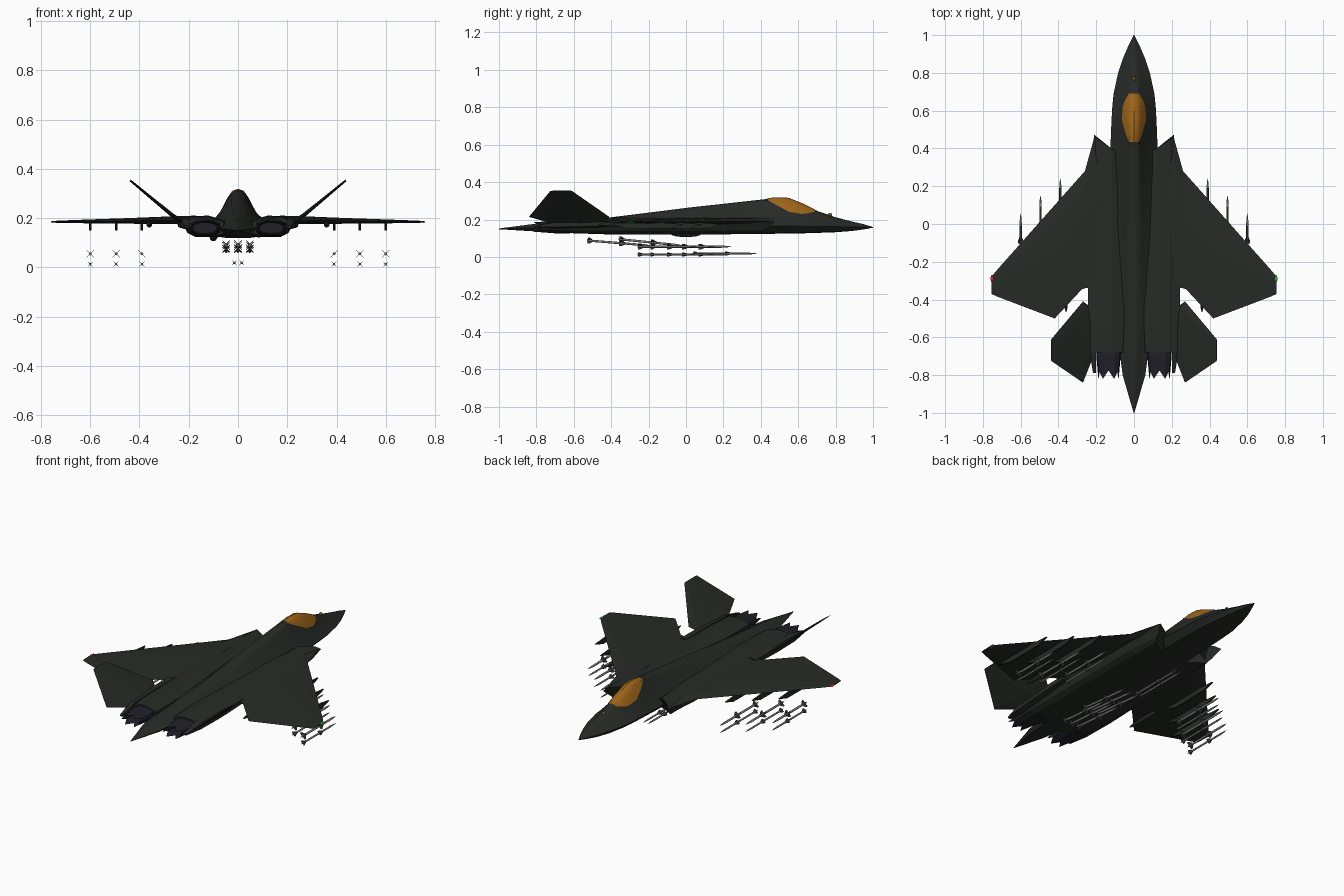
import bpy, bmesh, math
from mathutils import Vector, Matrix

if "Cube" in bpy.data.objects:
    bpy.data.objects.remove(bpy.data.objects["Cube"])


def material(name, rgb):
    m = bpy.data.materials.new(name)
    m.diffuse_color = (*rgb, 1)
    m.use_nodes = True
    m.node_tree.nodes["Principled BSDF"].inputs["Base Color"].default_value = m.diffuse_color
    return m


SKIN = material("dark_skin", (0.02, 0.024, 0.02))
DARK = material("seam_dark", (0.006, 0.006, 0.007))
NOZZLE = material("nozzle_metal", (0.015, 0.014, 0.022))
AMBER = material("amber_glass", (0.34, 0.13, 0.01))
RED = material("red_lamp", (0.7, 0.02, 0.02))
GREEN = material("green_lamp", (0.02, 0.4, 0.05))
STEEL = material("missile_grey", (0.25, 0.25, 0.25))
FIN = material("missile_fin", (0.04, 0.04, 0.04))


def finish(name, bm, mats, mirror=False, smooth=None):
    bmesh.ops.recalc_face_normals(bm, faces=bm.faces)
    me = bpy.data.meshes.new(name)
    bm.to_mesh(me)
    bm.free()
    ob = bpy.data.objects.new(name, me)
    bpy.context.collection.objects.link(ob)
    for m in mats:
        me.materials.append(m)
    if mirror:
        ob.modifiers.new("Mirror", 'MIRROR')
    if smooth:
        bpy.ops.object.select_all(action='DESELECT')
        ob.select_set(True)
        bpy.context.view_layer.objects.active = ob
        bpy.ops.object.shade_smooth_by_angle(angle=math.radians(smooth))
    return ob


def loft(name, rings, mat, mirror=False, closed=True, caps=True, smooth=None):
    bm = bmesh.new()
    vs = [[bm.verts.new(p) for p in r] for r in rings]
    n = len(rings[0])
    for a, b in zip(vs, vs[1:]):
        for i in range(n if closed else n - 1):
            j = (i + 1) % n
            bm.faces.new((a[i], a[j], b[j], b[i]))
    if caps:
        bm.faces.new(vs[0])
        bm.faces.new(vs[-1])
    return finish(name, bm, [mat], mirror, smooth)


# Fuselage stations: y, half width, chine z, top z, bottom z
BODY = [(1.0, .002, .158, .16, .156), (.95, .027, .159, .175, .147), (.88, .057, .16, .191, .138),
        (.8, .084, .162, .212, .132), (.69, .108, .163, .25, .128), (.62, .115, .164, .284, .126),
        (.55, .119, .165, .312, .125), (.48, .122, .165, .315, .124), (.4, .125, .166, .306, .122),
        (0, .13, .17, .262, .12), (-.4, .11, .17, .212, .12), (-.65, .08, .16, .194, .128),
        (-.8, .06, .156, .178, .136), (-1.0, .002, .15, .152, .148)]
UPPER = [(0, 1), (.2, .94), (.38, .72), (.6, .4), (1, 0)]


def station(y):
    for a, b in zip(BODY, BODY[1:]):
        if a[0] >= y >= b[0]:
            t = (a[0] - y) / (a[0] - b[0])
            return [p + (q - p) * t for p, q in zip(a, b)]


def top_z(x, y):
    _, w, zc, zt, _ = station(y)
    u = min(abs(x) / w, 1)
    for (u0, h0), (u1, h1) in zip(UPPER, UPPER[1:]):
        if u0 <= u <= u1:
            return zc + (zt - zc) * (h0 + (h1 - h0) * (u - u0) / (u1 - u0))


rings = []
for y, w, zc, zt, zb in BODY:
    half = [(u * w, zc + (zt - zc) * h) for u, h in UPPER]
    half += [(.7 * w, zb + .12 * (zc - zb)), (.4 * w, zb)]
    ring = half + [(-x, z) for x, z in half[:0:-1]]
    rings.append([(x, y, z) for x, z in ring])
loft("fuselage", rings, SKIN, smooth=25)

# Canopy follows the fuselage surface
rings = []
for y, c in [(.69, .028), (.65, .05), (.62, .06), (.55, .064), (.48, .045), (.435, .025)]:
    rings.append([(c * k / 6, y, top_z(c * k / 6, y) + .004) for k in range(-6, 7)])
loft("canopy", rings, AMBER, closed=False, caps=False, smooth=30)

# Engine trunks with swept intake lips
TRUNK = [(.05, .19), (.12, .21), (.19, .208), (.23, .188), (.205, .14), (.175, .124), (.08, .122), (.05, .13)]
lip = [(x * .92 if x > .2 else x, .40 + .06 * (x - .12) / .09 - .6 * (.2 - z if z < .18 else 0), z) for x, z in TRUNK]
lip[0], lip[-1] = (.09, .39, .19), (.09, .36, .13)
rings = [lip]
for y, s, zs in [(.22, 1, 1), (-.35, 1, 1), (-.55, .96, .95), (-.68, .9, .8)]:
    rings.append([(.13 + (x - .13) * s, y, .165 + (z - .165) * zs) for x, z in TRUNK])
loft("engine_trunk", rings, SKIN, True)
hole = [(.135, .407, .196), (.19, .442, .196), (.197, .43, .18), (.183, .402, .142), (.168, .384, .134), (.135, .364, .134)]
loft("intake_opening", [hole, [(x, y + .006, z) for x, y, z in hole]], DARK, True)

# Serrated nozzles
N = 12


def ring(y, rx, rz, zig=0):
    out = []
    for i in range(N):
        a = 2 * math.pi * i / N
        c, s = math.cos(a), math.sin(a)
        f = max(abs(c), abs(s)) ** -.6
        out.append((.135 + rx * c * f, y + (zig if i % 2 else 0), .16 + rz * s * f))
    return out


noz = loft("nozzle", [ring(-.62, .064, .034), ring(-.7, .064, .034), ring(-.82, .054, .026, .045),
                      ring(-.77, .046, .02), ring(-.7, .046, .02)], NOZZLE, True)


# Wings and tail surfaces: stations x, z, leading y, trailing y, half thickness
def surface(name, stations, normal):
    n = Vector(normal).normalized()
    rings = []
    for x, z, le, te, t in stations:
        pts = [(0, 0), (.15, .8), (.4, 1), (.75, .6), (1, 0), (.75, -.6), (.4, -1), (.15, -.8)]
        rings.append([Vector((x, le + (te - le) * u, z)) + n * t * v for u, v in pts])
    return loft(name, rings, SKIN, True)


surface("main_wing", [(.17, .192, .42, -.34, .018), (.21, .192, .46, -.34, .017), (.26, .191, .28, -.34, .016),
                      (.275, .191, .263, -.345, .016), (.42, .189, .10, -.5, .012),
                      (.725, .185, -.243, -.384, .005), (.755, .185, -.28, -.37, .003)], (0, 0, 1))
surface("tail_fin", [(.215, .175, -.45, -.70, .009), (.27, .214, -.41, -.84, .008),
                     (.438, .353, -.61, -.725, .004)], (-.62, 0, .78))

# Tail booms
loft("tail_boom", [[(.2, y, z - h), (.215 + w, y, z - h * .6), (.215 + w, y, z + h * .6), (.2, y, z + h)]
                   for y, w, z, h in [(-.3, .03, .185, .02), (-.5, .028, .18, .026),
                                      (-.68, .02, .175, .024), (-.79, .002, .165, .006)]], SKIN, True)


# Small fairings and lamps
def ball(name, loc, size, mat, mirror=False):
    bm = bmesh.new()
    bmesh.ops.create_uvsphere(bm, u_segments=10, v_segments=8, radius=1,
                              matrix=Matrix.Translation(loc) @ Matrix.Diagonal((*size, 1)))
    return finish(name, bm, [mat], mirror, 40)


ball("flap_fairing", (.36, -.35, .174), (.012, .12, .012), SKIN, True)
ball("belly_blister", (-.1, 0, .122), (.016, .08, .016), SKIN)
ball("nose_sensor", (0, .77, .225), (.008, .012, .01), AMBER)
ball("left_lamp", (-.752, -.29, .185), (.008, .02, .004), RED)
ball("right_lamp", (.752, -.29, .185), (.008, .02, .004), GREEN)

# Flap seam
seam = [(.53, -.357, .1915), (.72, -.352, .1875), (.72, -.356, .1872), (.53, -.361, .1912)]
loft("flap_seam", [seam, [(x, y, z - .002) for x, y, z in seam]], DARK, True)

# Pylons: thin pointed blades under the wing
for x, y in [(.39, .19), (.495, .09), (.6, -.01)]:
    prof = [(y, .174), (y - .07, .152), (y - .3, .15), (y - .4, .178), (y - .12, .184)]
    loft("wing_pylon", [[(x + d, a, b) for a, b in prof] for d in (-.005, .005)], SKIN, True)


# Missile: tail at the given point, pointing to +y
def missile(x, y, z, r, span, pitch=0.0, length=.345):
    bm = bmesh.new()
    prof = [(0, r * .8), (.01, r), (length - .05, r), (length - .02, r * .65), (length, r * .1)]
    rows = [[bm.verts.new((q * math.cos(k * math.pi / 4), p, q * math.sin(k * math.pi / 4))) for k in range(8)]
            for p, q in prof]
    for a, b in zip(rows, rows[1:]):
        for i in range(8):
            bm.faces.new((a[i], a[i - 1], b[i - 1], b[i]))
    bm.faces.new(rows[0])
    bm.faces.new(rows[-1])
    for y0, chord, s in [(.004, .032, span), (length * .5, .04, span * .95)]:
        for k in range(4):
            a = math.pi / 4 + k * math.pi / 2
            d, n = Vector((math.cos(a), 0, math.sin(a))), Vector((-math.sin(a), 0, math.cos(a))) * .0007
            q = [d * r * .7 + Vector((0, y0, 0)), d * s + Vector((0, y0, 0)),
                 d * s + Vector((0, y0 + chord * .3, 0)), d * r * .7 + Vector((0, y0 + chord, 0))]
            lo, hi = [[bm.verts.new(p + n * e) for p in q] for e in (-1, 1)]
            fs = [bm.faces.new(lo), bm.faces.new(hi)]
            fs += [bm.faces.new((lo[i], lo[i - 1], hi[i - 1], hi[i])) for i in range(4)]
            for f in fs:
                f.material_index = 1
    bm.transform(Matrix.Translation((x, y, z)) @ Matrix.Rotation(pitch, 4, 'X'))
    finish("missile", bm, [STEEL, FIN], smooth=50)


for s in (-1, 1):
    for x, y in [(.39, -.105), (.495, -.195), (.6, -.29 + .03)]:
        length = .345 if x < .6 else .315
        missile(s * x, y, .055, .006, .022, length=length)
        missile(s * x, y, .013, .005, .014, length=length)
    missile(s * .015, .035, .018, .005, .014)
for x in (-.048, 0, .048):
    missile(x, -.53, .088, .006, .022, -.08)
    missile(x, -.36, .095, .006, .022, -.1)
